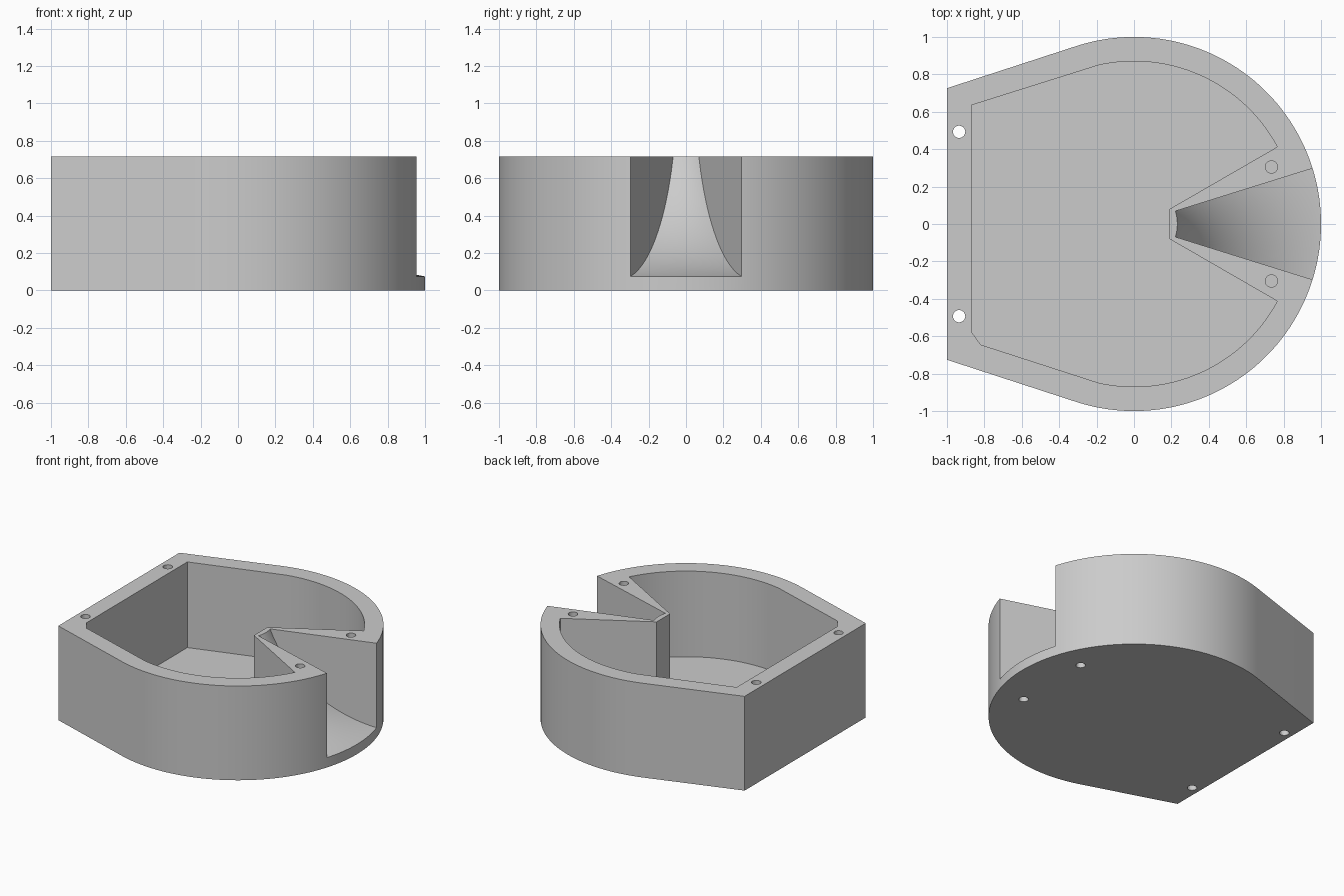
import bpy, bmesh
from math import sin, cos, radians, hypot, atan2, pi

cube = bpy.data.objects.get("Cube")
if cube:
    bpy.data.objects.remove(cube, do_unlink=True)

HEIGHT, FLOOR = 0.715, 0.065

grey = bpy.data.materials.new("light grey")
grey.use_nodes = True
colour = (0.6, 0.6, 0.6, 1)
grey.diffuse_color = colour
grey.node_tree.nodes["Principled BSDF"].inputs["Base Color"].default_value = colour


def make_object(name, bm):
    bmesh.ops.recalc_face_normals(bm, faces=bm.faces[:])
    mesh = bpy.data.meshes.new(name)
    bm.to_mesh(mesh)
    bm.free()
    mesh.materials.append(grey)
    obj = bpy.data.objects.new(name, mesh)
    bpy.context.collection.objects.link(obj)
    return obj


def prism(name, outline, bottom, top):
    bm = bmesh.new()
    face = bm.faces.new([bm.verts.new((x, y, bottom)) for x, y in outline])
    ext = bmesh.ops.extrude_face_region(bm, geom=[face])
    verts = [g for g in ext["geom"] if isinstance(g, bmesh.types.BMVert)]
    bmesh.ops.translate(bm, vec=(0, 0, top - bottom), verts=verts)
    return make_object(name, bm)


def arc(radius, start, end, steps, cx=0, cy=0):
    angles = [radians(start + (end - start) * i / steps) for i in range(steps + 1)]
    return [(cx + radius * cos(a), cy + radius * sin(a)) for a in angles]


def cut(body, cutter):
    mod = body.modifiers.new(cutter.name, "BOOLEAN")
    mod.operation = "DIFFERENCE"
    mod.solver = "EXACT"
    mod.object = cutter
    bpy.context.view_layer.objects.active = body
    bpy.ops.object.modifier_apply(modifier=mod.name)
    bpy.data.objects.remove(cutter, do_unlink=True)


# Housing: round body with tangent sides running to a flat end
housing = prism("housing", arc(1, -108, 108, 108) + [(-1, 0.726), (-1, -0.726)], 0, HEIGHT)

# Open pocket with a notch around the channel and one clipped corner
pocket = (arc(0.87, 28.3, 102.5, 40)
          + [(-0.87, 0.635), (-0.87, -0.575), (-0.82, -0.645)]
          + arc(0.87, -102.5, -28.3, 40)
          + [(0.19, -0.08), (0.19, 0.08)])
cut(housing, prism("pocket_cutter", pocket, FLOOR, 1))

# Flared channel: a curved ramp swept about the vertical axis
ramp = arc(1, 200, 260, 24, 1.17, 1.06)
profile = [(0.23, 1)] + ramp + [(1.2, 0.05), (1.2, 1)]
bm = bmesh.new()
rings = []
for _, a in [(0, radians(-17.3 + 34.6 * i / 16)) for i in range(17)]:
    rings.append([bm.verts.new((r * cos(a), r * sin(a), z)) for r, z in profile])
for one, two in zip(rings, rings[1:]):
    for i in range(len(profile)):
        j = (i + 1) % len(profile)
        bm.faces.new((one[i], one[j], two[j], two[i]))
bm.faces.new(rings[0])
bm.faces.new(rings[-1])
cut(housing, make_object("channel_cutter", bm))

# Screw holes: through at the flat end, blind from both sides by the channel
for side in (1, -1):
    cut(housing, prism("through_hole", arc(0.033, 0, 345, 23, -0.935, 0.493 * side), -0.1, 1))
    for bottom, top in ((-0.1, 0.25), (HEIGHT - 0.25, 1)):
        cut(housing, prism("blind_hole", arc(0.033, 0, 345, 23, 0.735, 0.305 * side), bottom, top))

bpy.ops.object.select_all(action="DESELECT")
housing.select_set(True)
bpy.context.view_layer.objects.active = housing
bpy.ops.object.shade_smooth_by_angle(angle=radians(15))
